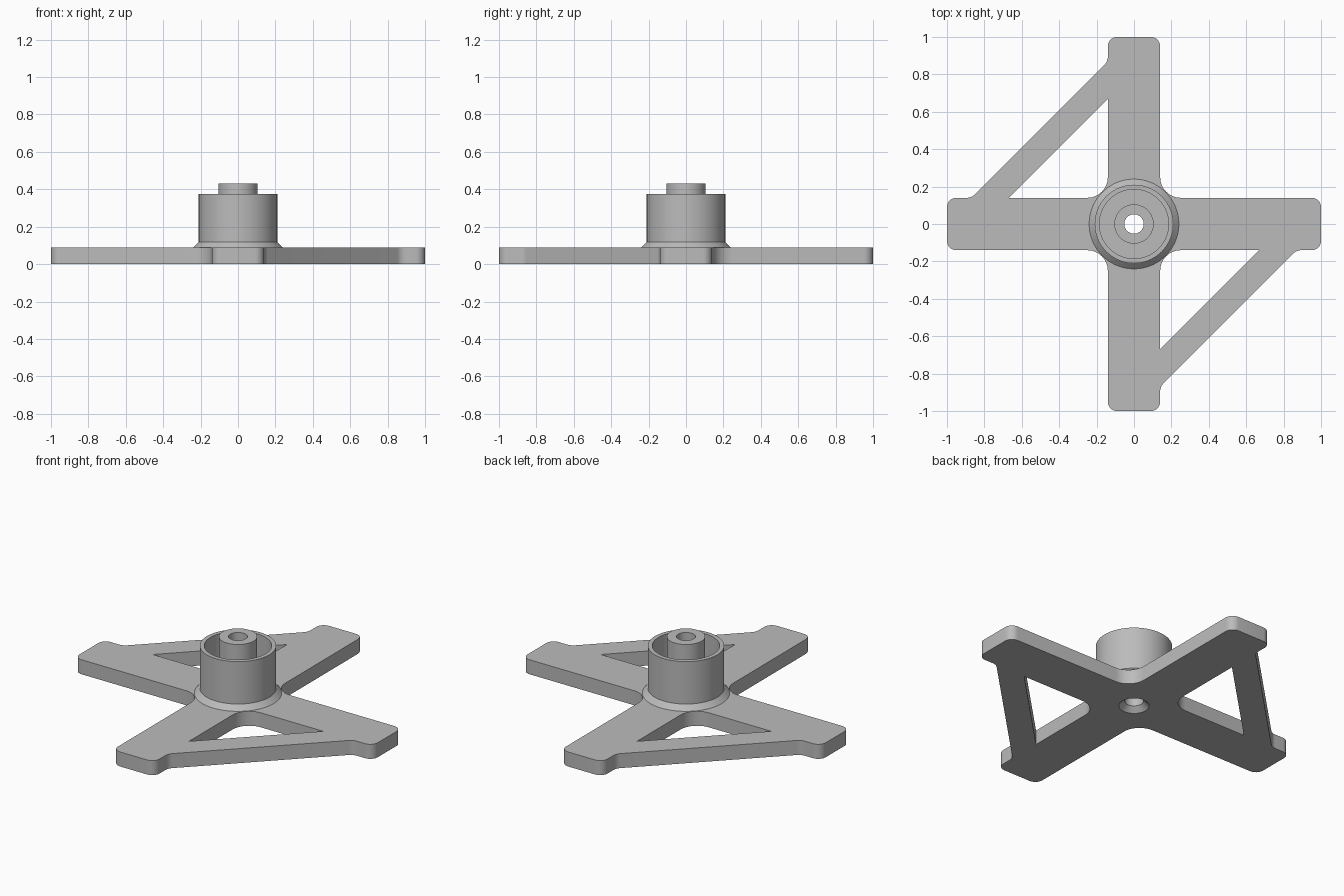
import bpy, bmesh
from math import pi, tan, sin, cos
from mathutils import Vector

if "Cube" in bpy.data.objects:
    bpy.data.objects.remove(bpy.data.objects["Cube"])

THICK = 0.088   # plate thickness
HALF = 0.14     # half width of an arm
BORE = 0.083    # countersink mouth radius

grey = bpy.data.materials.new("grey plastic")
grey.use_nodes = True
grey.diffuse_color = (0.5, 0.5, 0.5, 1)
grey.node_tree.nodes["Principled BSDF"].inputs["Base Color"].default_value = (0.5, 0.5, 0.5, 1)


def rounded(corners, steps=8):
    """Replace each (x, y, radius) corner by an arc tangent to both sides."""
    out = []
    n = len(corners)
    for i, (x, y, r) in enumerate(corners):
        p = Vector((x, y))
        if r == 0:
            out.append(p)
            continue
        a = (Vector(corners[i - 1][:2]) - p).normalized()
        b = (Vector(corners[(i + 1) % n][:2]) - p).normalized()
        half = a.angle(b) / 2
        centre = p + (a + b).normalized() * r / sin(half)
        start = p + a * r / tan(half) - centre
        end = p + b * r / tan(half) - centre
        sweep = start.angle(end)
        for k in range(steps + 1):
            t = k / steps
            out.append(centre + (start * sin((1 - t) * sweep) + end * sin(t * sweep)) / sin(sweep))
    return out


def finish(obj):
    obj.data.materials.clear()
    obj.data.materials.append(grey)
    bpy.ops.object.select_all(action='DESELECT')
    obj.select_set(True)
    bpy.context.view_layer.objects.active = obj
    if obj.type == 'CURVE':
        bpy.ops.object.convert(target='MESH')
    bpy.ops.object.shade_smooth_by_angle(angle=pi / 6)


def plate(name, loops, depth):
    """Extrude an outline with holes, standing on the ground."""
    curve = bpy.data.curves.new(name, 'CURVE')
    curve.dimensions = '2D'
    curve.fill_mode = 'BOTH'
    curve.extrude = depth / 2
    for loop in loops:
        spline = curve.splines.new('POLY')
        spline.points.add(len(loop) - 1)
        for point, p in zip(spline.points, loop):
            point.co = (p.x, p.y, 0, 1)
        spline.use_cyclic_u = True
    obj = bpy.data.objects.new(name, curve)
    obj.location.z = depth / 2
    bpy.context.collection.objects.link(obj)
    finish(obj)


def lathe(name, profile, steps=72):
    """Spin an (radius, height) profile about z; material lies to its right."""
    bm = bmesh.new()
    rings = [[bm.verts.new((r * cos(2 * pi * k / steps), r * sin(2 * pi * k / steps), z))
              for k in range(steps)] for r, z in profile]
    for low, high in zip(rings, rings[1:]):
        for k in range(steps):
            j = (k + 1) % steps
            bm.faces.new((low[j], low[k], high[k], high[j]))
    mesh = bpy.data.meshes.new(name)
    bm.to_mesh(mesh)
    bm.free()
    obj = bpy.data.objects.new(name, mesh)
    bpy.context.collection.objects.link(obj)
    finish(obj)


# Cross-shaped base with two diagonal braces; half outline repeated by a half turn
half_outline = [(1, HALF, 0.05), (HALF, HALF, 0.11), (HALF, 1, 0.05), (-HALF, 1, 0.05),
                (-HALF, 0.87, 0.06), (-0.87, HALF, 0.06), (-1, HALF, 0.05)]
window = [(-HALF, HALF, 0.11), (-HALF, 0.67, 0), (-0.67, HALF, 0)]


def half_turn(points):
    return [(-x, -y, r) for x, y, r in points]


bore_loop = [Vector((BORE * cos(2 * pi * k / 72), BORE * sin(2 * pi * k / 72))) for k in range(72)]
plate("cross_base", [rounded(half_outline + half_turn(half_outline)),
                     rounded(window), rounded(half_turn(window)), bore_loop], THICK)

# Hollow centre post with a countersunk bore
lathe("centre_post", [(BORE, 0), (0.052, 0.03), (0.052, 0.43), (0.105, 0.43), (0.105, THICK)])

# Cup wall around the post, with a sloped foot
lathe("hub_cup", [(0.185, THICK), (0.185, 0.375), (0.21, 0.375), (0.21, 0.118), (0.24, THICK)])
